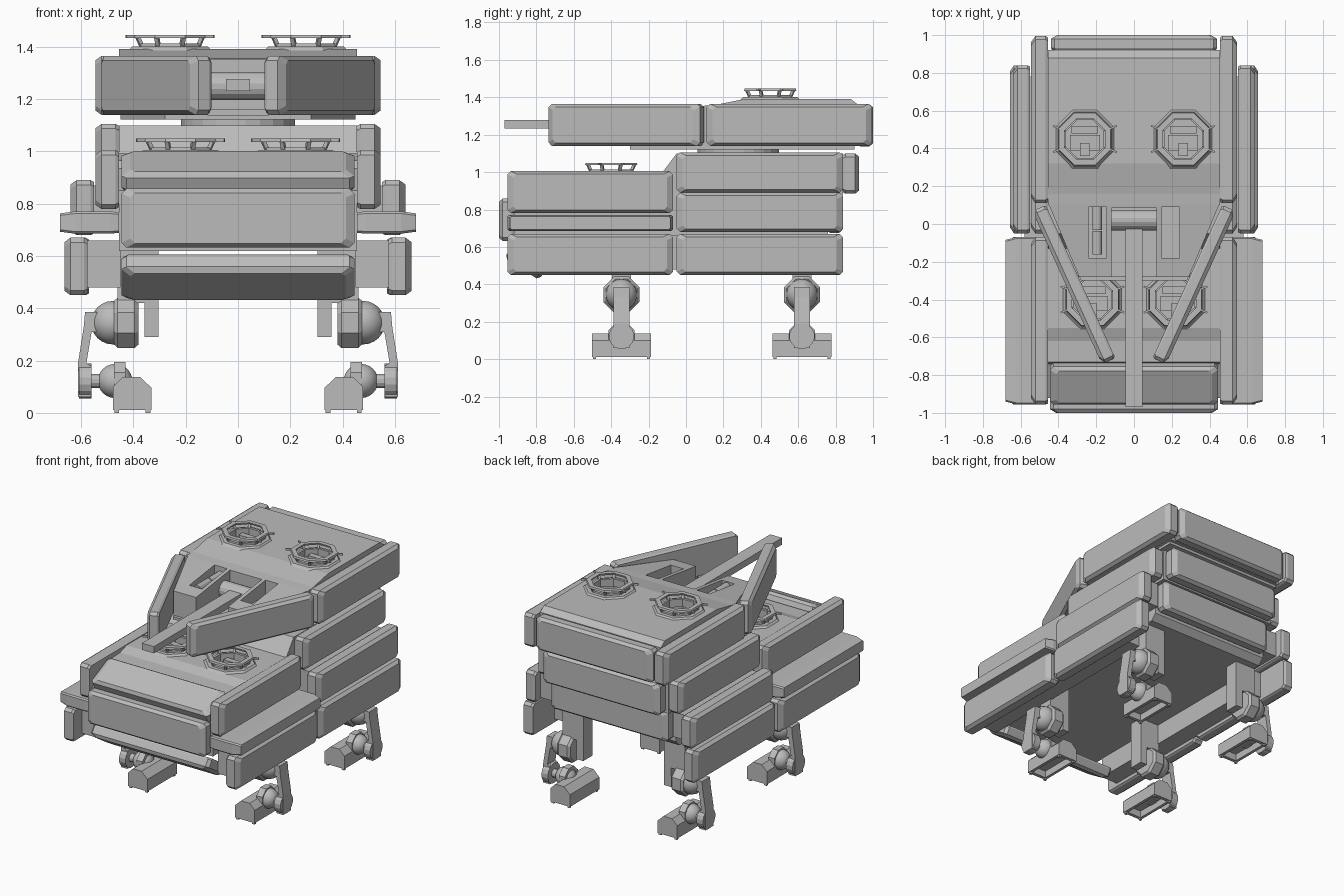
import bpy, bmesh, math
from mathutils import Vector

if "Cube" in bpy.data.objects:
    bpy.data.objects.remove(bpy.data.objects["Cube"])

grey = bpy.data.materials.new("plain grey")
grey.diffuse_color = (0.5, 0.5, 0.5, 1)
grey.use_nodes = True
grey.node_tree.nodes["Principled BSDF"].inputs["Base Color"].default_value = grey.diffuse_color


def finish(name, bm, mirror=False, smooth=False):
    bmesh.ops.remove_doubles(bm, verts=bm.verts, dist=1e-5)
    bmesh.ops.recalc_face_normals(bm, faces=bm.faces)
    me = bpy.data.meshes.new(name)
    bm.to_mesh(me)
    bm.free()
    me.materials.append(grey)
    for p in me.polygons:
        p.use_smooth = smooth
    ob = bpy.data.objects.new(name, me)
    bpy.context.collection.objects.link(ob)
    if mirror:
        ob.modifiers.new("mirror", 'MIRROR').use_mirror_merge = False
    return ob


def loft(name, rings, mirror=False):
    """Skin equal-length closed rings and cap both ends."""
    bm = bmesh.new()
    vs = [[bm.verts.new(p) for p in r] for r in rings]
    n = len(vs[0])
    for a, b in zip(vs, vs[1:]):
        for i in range(n):
            bm.faces.new((a[i], a[(i + 1) % n], b[(i + 1) % n], b[i]))
    bm.faces.new(vs[0])
    bm.faces.new(vs[-1])
    return finish(name, bm, mirror)


def prism(name, pts, a, b, axis, mirror=False):
    place = {'x': lambda p, h: (h, p[0], p[1]),
             'y': lambda p, h: (p[0], h, p[1]),
             'z': lambda p, h: (p[0], p[1], h)}[axis]
    return loft(name, [[place(p, h) for p in pts] for h in (a, b)], mirror)


def box(name, x0, x1, y0, y1, z0, z1, mirror=False):
    return prism(name, [(x0, y0), (x1, y0), (x1, y1), (x0, y1)], z0, z1, 'z', mirror)


def lathe(name, profile, c, n=8, axis='z', mirror=False, smooth=False, closed=True):
    """Spin (radius, height) points around an axis through c."""
    bm = bmesh.new()
    rows = []
    for i in range(n):
        t = 2 * math.pi * (i + 0.5) / n
        row = []
        for r, h in profile:
            u, v = r * math.cos(t), r * math.sin(t)
            row.append(bm.verts.new(Vector(c) + Vector((u, v, h) if axis == 'z' else (h, u, v))))
        rows.append(row)
    m = len(profile)
    for i in range(n):
        a, b = rows[i], rows[(i + 1) % n]
        for j in range(m if closed else m - 1):
            k = (j + 1) % m
            bm.faces.new((a[j], a[k], b[k], b[j]))
    return finish(name, bm, mirror, smooth)


def disc(name, r, h0, h1, c, n=8, axis='x', mirror=False):
    return lathe(name, [(0, h0), (r, h0), (r, h1), (0, h1)], c, n, axis, mirror, closed=False)


def ball(name, r, c, mirror=False):
    pts = [(r * math.sin(math.pi * i / 12), -r * math.cos(math.pi * i / 12)) for i in range(13)]
    return lathe(name, pts, c, 24, 'x', mirror, True, False)


def cut(target, cutter):
    cutter.hide_render = True
    cutter.display_type = 'WIRE'
    mod = target.modifiers.new("cut", 'BOOLEAN')
    mod.operation, mod.solver, mod.object = 'DIFFERENCE', 'EXACT', cutter
    return cutter


def plate(name, L, H, T, c, xd, yd, mirror=False, k=.018):
    """Chamfered armour slab; c is the middle of its inner face."""
    c, xd, yd = Vector(c), Vector(xd).normalized(), Vector(yd).normalized()
    out = xd.cross(yd)
    rings = []
    for h, ix, iy in ((0, .4 * k, .4 * k), (.15, 0, 0), (.75, 0, 0), (1, 1.8 * k, .9 * k)):
        a, b = L / 2 - ix, H / 2 - iy
        pts = [(a, b - k), (a - k, b), (k - a, b), (-a, b - k),
               (-a, k - b), (k - a, -b), (a - k, -b), (a, k - b)]
        rings.append([c + xd * p + yd * q + out * (T * h) for p, q in pts])
    return loft(name, rings, mirror)


# hull body with a high, open belly, and sponsons
hull = prism("hull_body", [(-.92, .62), (-.92, .85), (-.74, .935), (-.73, .965), (-.62, .97),
                           (-.55, .993), (-.13, .993), (-.05, 1.1), (.84, 1.1), (.84, .88),
                           (.76, .88), (.76, .66), (.72, .62)], -.455, .455, 'x')
box("sponson_lower", .45, .58, -.86, .60, .48, .66, True)
box("sponson_upper", .45, .555, .0, .78, .70, .87, True)

# side armour: name, y0, y1, z0, z1, inner x, outer x
Y, Z, X = (0, 1, 0), (0, 0, 1), (1, 0, 0)
for name, y0, y1, z0, z1, xi, xo in (
        ("turret_side_plate", .11, .995, 1.14, 1.365, .455, .545),
        ("rear_upper_side_plate", -.05, .84, .89, 1.105, .455, .545),
        ("rear_middle_side_plate", -.05, .84, .68, .89, .55, .64),
        ("rear_lower_side_plate", -.05, .84, .45, .67, .57, .657),
        ("front_upper_side_plate", -.955, -.07, .78, 1.005, .455, .545),
        ("front_lower_side_plate", -.955, -.07, .45, .67, .575, .663)):
    plate(name, y1 - y0, z1 - z0, xo - xi, (xi, (y0 + y1) / 2, (z0 + z1) / 2), Y, Z, True)
plate("front_fender", .885, .085, .225, (.455, -.512, .728), Y, Z, True, .008)

# front and rear armour
plate("nose_upper_plate", .89, .22, .08, (0, -.83, .89), X, (0, .91, .42))
plate("nose_middle_plate", .89, .225, .08, (0, -.92, .745), X, Z)
plate("nose_lower_plate", .89, .22, .08, (0, -.835, .55), X, (0, -.84, .54))
plate("turret_rear_plate", .88, .225, .08, (0, .92, 1.25), (-1, 0, 0), Z)
plate("hull_rear_upper_plate", .88, .215, .085, (0, .84, .992), (-1, 0, 0), Z)
plate("hull_rear_lower_plate", .88, .21, .08, (0, .758, .78), (-1, 0, 0), Z)

# turret
disc("turret_ring", .22, 1.09, 1.15, (0, .28, 0), 24, 'z')
prism("turret_floor", [(-.45, .9), (.45, .9), (.45, .1), (.28, -.3), (-.28, -.3), (-.45, .1)],
      1.122, 1.14, 'z')
rear = prism("turret_rear_body", [(.1, 1.14), (.1, 1.355), (.16, 1.36), (.32, 1.392), (.88, 1.392),
                                  (.92, 1.36), (.92, 1.14)], -.455, .455, 'x')
quad = [(.45, .1), (.29, -.28), (-.29, -.28), (-.45, .1)]
front = loft("turret_front_body", [[(x, y, 1.14) for x, y in quad],
                                   [(x, y, 1.355 if y > 0 else 1.305) for x, y in quad]])
plate("turret_cheek_plate", .89, .225, .078, (.283, -.305, 1.2525), (.414, .91, 0), Z, True)

# gun slot, deck slots, gun and canisters
cut(front, box("gun_slot_cutter", -.12, .12, -.4, .085, 1.16, 1.5))
cut(front, box("deck_slot_cutter", .145, .24, -.18, .09, 1.25, 1.5, True))
box("gun_barrel", -.045, .045, -.97, .01, 1.232, 1.278)
disc("gun_pivot", .055, -.12, .12, (0, .02, 1.25), 16)
for y in (.03, -.1):
    can = disc("canister", .026, -.062, .062, (0, 0, 0), 12)
    can.rotation_euler.z = math.pi / 2
    can.location = (-.195, y, 1.298)


# crew hatches
def hatch(part, x, y, z, target):
    cut(target, disc(part + "_hatch_cutter", .122, z - .16, z + .2, (x, y, 0), 8, 'z', True))
    # faceted mound that reaches forward of the hatch
    lathe(part + "_hatch_mound", [(.2, -.03), (.155, .012), (.118, .012), (.118, -.03)],
          (x, y, z), mirror=True)
    lathe(part + "_hatch_collar", [(.13, 0), (.126, .022), (.108, .022), (.108, -.03)],
          (x, y, z), mirror=True)
    lathe(part + "_hatch_ring", [(.152, .044), (.148, .056), (.116, .056), (.12, .044)],
          (x, y, z), mirror=True)
    o = Vector((x, y, z))
    for i in range(8):
        t = math.pi * (i + .5) / 4
        u, v = Vector((math.cos(t), math.sin(t), 0)), Vector((-math.sin(t), math.cos(t), 0))
        loft(part + "_hatch_post", [[o + u * (r + a) + v * b + Vector((0, 0, h))
             for a, b in ((-.008, -.008), (.008, -.008), (.008, .008), (-.008, .008))]
             for r, h in ((.116, .01), (.134, .048))], True)
        if i in (0, 3, 4, 7):
            loft(part + "_hatch_prong", [[o + u * r + v * b + Vector((0, 0, h))
                 for b, h in ((-.005, .044), (.005, .044), (.005, .056), (-.005, .056))]
                 for r in (.14, .182)], True)
    box(part + "_seat_base", x - .08, x + .08, y - .06, y + .02, z - .16, z - .08, True)
    box(part + "_seat_back", x - .07, x + .07, y + .03, y + .07, z - .16, z - .005, True)
    box(part + "_control_block", x - .025, x + .025, y - .09, y - .02, z - .16, z - .04, True)


hatch("turret", .26, .45, 1.39, rear)
hatch("hull", .22, -.40, .993, hull)


# legs
for tag, y in (("front", -.345), ("rear", .62)):
    n = tag + "_leg_"
    box(n + "hull_mount", .305, .357, y - .05, y + .05, .29, .63, True)
    box(n + "mount_block", .345, .46, y - .05, y + .05, .42, .63, True)
    lathe(n + "hip_housing", [(0, .38), (.09, .38), (.104, .395), (.104, .46), (.09, .475), (0, .475)],
          (0, y, .345), 8, 'x', True, closed=False)
    ball(n + "hip_ball", .084, (.478, y, .345), True)
    prism(n + "arm", [(.525, .31), (.525, .385), (.585, .385), (.59, .33), (.612, .19),
                      (.612, .06), (.562, .06), (.562, .18), (.58, .19), (.56, .31)],
          y - .043, y + .043, 'y', True)
    disc(n + "ankle_disc", .068, .56, .608, (0, y, .122), 16, 'x', True)
    disc(n + "ankle_axle", .028, .5, .57, (0, y, .122), 12, 'x', True)
    ball(n + "ankle_ball", .066, (.47, y, .122), True)
    disc(n + "ankle_housing", .076, .43, .475, (0, y, .125), 8, 'x', True)
    foot = prism(n + "foot", [(.33, .012), (.478, .012), (.478, .1), (.44, .138),
                              (.375, .138), (.33, .095)], y - .158, y + .158, 'y')
    cut(foot, box(n + "foot_cutter", .35, .458, y - .135, y + .135, -.02, .06))
    foot.modifiers.new("mirror", 'MIRROR').use_mirror_merge = False
    for s in (-1, 1):
        for x in (.335, .455):
            box(n + "cleat", x, x + .018, y + s * .145 - .008, y + s * .145 + .008, 0, .02, True)
